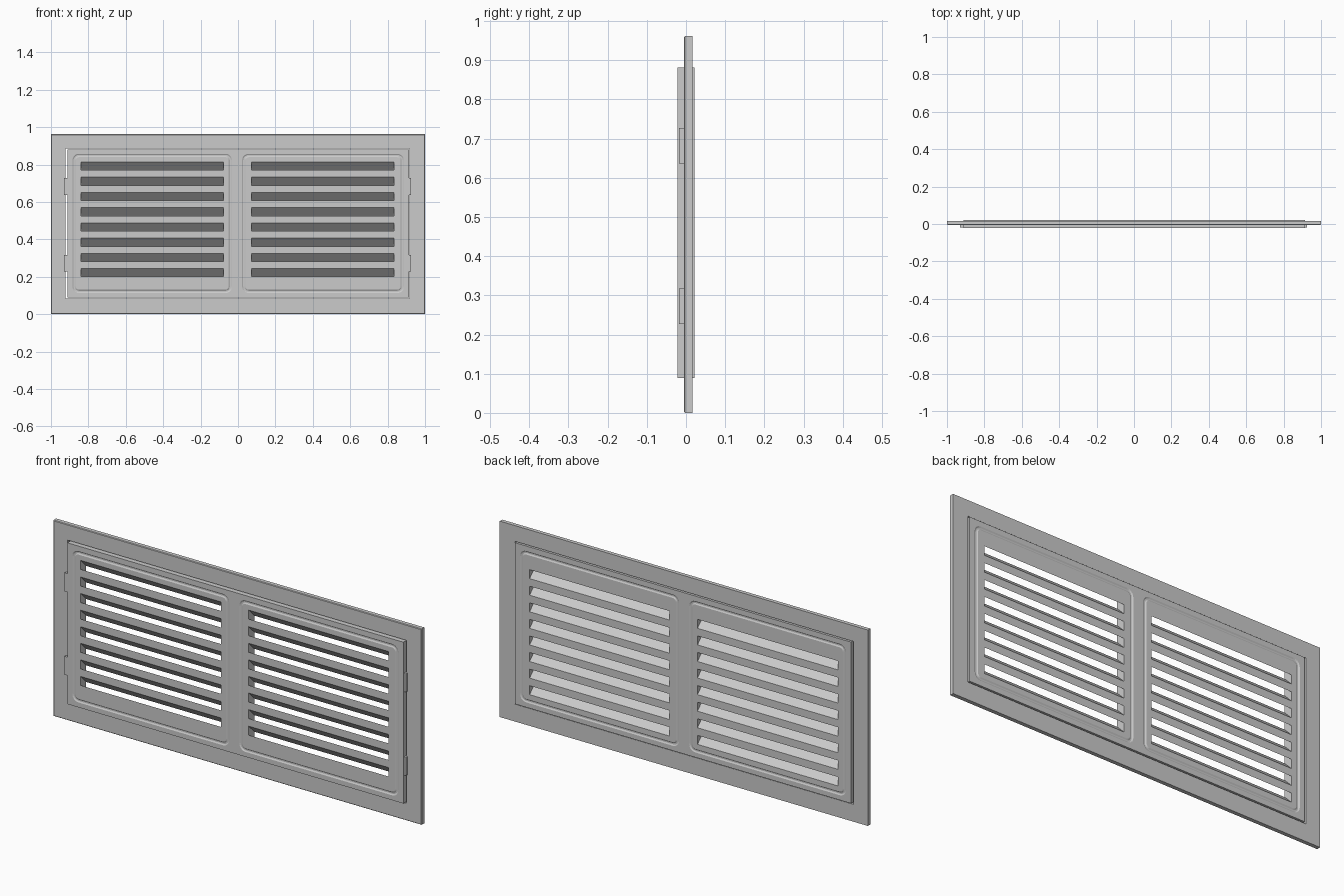
import bpy, bmesh, math
from mathutils import Vector

if "Cube" in bpy.data.objects:
    bpy.data.objects.remove(bpy.data.objects["Cube"])

Y0, Y1 = -0.022, 0.022           # front and back planes of the louvred panel


def finish(name, bm):
    bmesh.ops.recalc_face_normals(bm, faces=bm.faces)
    me = bpy.data.meshes.new(name)
    bm.to_mesh(me)
    bm.free()
    ob = bpy.data.objects.new(name, me)
    bpy.context.collection.objects.link(ob)
    return ob


def box(bm, x0, x1, y0, y1, z0, z1, drop=0.0):
    """Box whose back end is lowered by drop."""
    v = [bm.verts.new((x, y, z - (drop if y == y1 else 0)))
         for x in (x0, x1) for y in (y0, y1) for z in (z0, z1)]
    for f in ((0, 1, 3, 2), (4, 6, 7, 5), (0, 4, 5, 1), (2, 3, 7, 6), (0, 2, 6, 4), (1, 5, 7, 3)):
        bm.faces.new([v[i] for i in f])


def rounded_rect(x0, x1, z0, z1, r, n=5):
    pts = []
    for cx, cz, a in ((x1 - r, z1 - r, 0), (x0 + r, z1 - r, 90),
                      (x0 + r, z0 + r, 180), (x1 - r, z0 + r, 270)):
        for i in range(n + 1):
            t = math.radians(a + 90 * i / n)
            pts.append((cx + r * math.cos(t), cz + r * math.sin(t)))
    return pts


def bridge_rings(bm, rings):
    """Closed tube through a cyclic list of vertex rings."""
    n = len(rings[0])
    for a, b in zip(rings, rings[1:] + rings[:1]):
        for i in range(n):
            j = (i + 1) % n
            bm.faces.new((a[i], a[j], b[j], b[i]))


def cut(target, cutter):
    mod = target.modifiers.new("cut", 'BOOLEAN')
    mod.operation = 'DIFFERENCE'
    mod.solver = 'EXACT'
    mod.object = cutter
    bpy.context.view_layer.objects.active = target
    bpy.ops.object.modifier_apply(modifier=mod.name)
    bpy.data.objects.remove(cutter, do_unlink=True)


# Outer frame: rectangular ring with a slightly chamfered front rim
bm = bmesh.new()
rings = []
for x0, x1, z0, z1, y in ((-0.922, 0.918, 0.085, 0.885, -0.005),
                          (-0.997, 0.997, 0.003, 0.959, -0.005),
                          (-1, 1, 0, 0.962, -0.002),
                          (-1, 1, 0, 0.962, 0.017),
                          (-0.922, 0.918, 0.085, 0.885, 0.017)):
    rings.append([bm.verts.new((x, y, z)) for x, z in ((x0, z0), (x1, z0), (x1, z1), (x0, z1))])
bridge_rings(bm, rings)
finish("outer_frame", bm)

# Louvred panel slab
bm = bmesh.new()
box(bm, -0.912, 0.914, Y0, Y1, 0.089, 0.881)
panel = finish("louvre_panel", bm)

# Slanted slots, two columns of eight, running down towards the back
bm = bmesh.new()
m = 0.01
slope = 0.044 / (Y1 - Y0)
for x0, x1 in ((-0.84, -0.078), (0.073, 0.834)):
    for i in range(8):
        z = 0.200 + i * 0.0814
        box(bm, x0, x1, Y0 - m, Y1 + m, z + slope * m, z + 0.044 + slope * m,
            slope * (Y1 - Y0 + 2 * m))
cut(panel, finish("slot_cutter", bm))

# Shallow border grooves round each half, on both faces
bm = bmesh.new()
for x0, x1 in ((-0.885, -0.032), (0.022, 0.887)):
    for face, inward in ((Y0, 1), (Y1, -1)):
        rings = []
        for off, depth in ((-0.004, -0.004), (0.0, 0.0), (0.006, 0.0035), (0.012, 0.0035),
                           (0.018, 0.0), (0.022, -0.004)):
            path = rounded_rect(x0 + off, x1 - off, 0.113 + off, 0.857 - off, 0.034 - off)
            rings.append([bm.verts.new((x, face + inward * depth, z)) for x, z in path])
        bridge_rings(bm, rings)
cut(panel, finish("groove_cutter", bm))

# Hinge and catch tabs on both sides
for side, x0, x1 in (("left", -0.93, -0.909), ("right", 0.908, 0.924)):
    bm = bmesh.new()
    for z in (0.227, 0.637):
        box(bm, x0, x1, -0.018, -0.003, z, z + 0.09)
    finish(side + "_tabs", bm)
